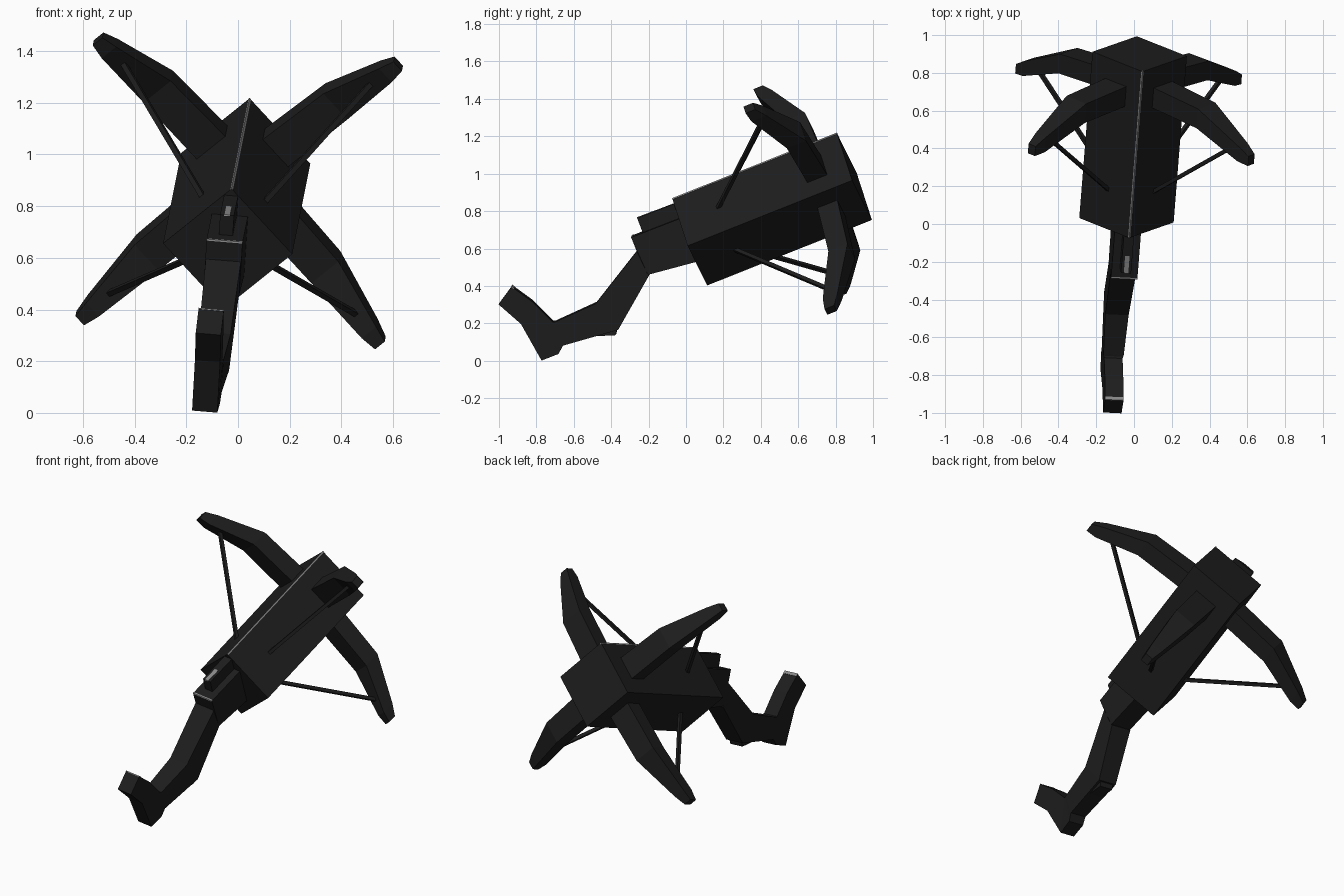
import bpy, bmesh, math
from mathutils import Vector, Matrix

if "Cube" in bpy.data.objects:
    bpy.data.objects.remove(bpy.data.objects["Cube"])


def material(name, v):
    m = bpy.data.materials.new(name)
    m.diffuse_color = (v, v, v, 1)
    m.use_nodes = True
    m.node_tree.nodes["Principled BSDF"].inputs["Base Color"].default_value = m.diffuse_color
    return m


black = material("matte black", 0.0125)
grey = material("worn edge grey", 0.25)

# Tilted weapon frame: L along the barrel, R sideways, U up
L = Vector((0.07, 0.88, 0.35)).normalized()
R = Vector((0.25, -0.01, -0.02))
R = (R - L * R.dot(L)).normalized()
U = R.cross(L)
C = Vector((-0.04, 0.02, 0.635))


def place(r, l, u):
    return C + R * r + L * l + U * u


def loft(name, rings, mat=black):
    """Closed solid through a list of equal-length point rings."""
    bm = bmesh.new()
    vs = [[bm.verts.new(p) for p in ring] for ring in rings]
    n = len(rings[0])
    for a, b in zip(vs, vs[1:]):
        for i in range(n):
            j = (i + 1) % n
            bm.faces.new((a[i], a[j], b[j], b[i]))
    bm.faces.new(vs[0][::-1])
    bm.faces.new(vs[-1])
    bmesh.ops.recalc_face_normals(bm, faces=bm.faces)
    me = bpy.data.meshes.new(name)
    bm.to_mesh(me)
    bm.free()
    me.materials.append(mat)
    ob = bpy.data.objects.new(name, me)
    bpy.context.collection.objects.link(ob)
    return ob


def side_loft(name, sections, mat=black):
    """Sections are (top y, top z, bottom y, bottom z, half width) in the side view."""
    def pt(y, z, w):
        dy, dz = y - C.y, z - C.z
        det = L.y * U.z - U.y * L.z
        return place(w, (dy * U.z - dz * U.y) / det, (dz * L.y - dy * L.z) / det)
    loft(name, [[pt(ty, tz, -w), pt(ty, tz, w), pt(by, bz, w), pt(by, bz, -w)]
                for ty, tz, by, bz, w in sections], mat)


# Diamond-shaped barrel body with a worn top ridge
h = 0.251
loft("body", [[place(0, l, h), place(h, l, 0), place(0, l, -h), place(-h, l, 0)]
              for l in (0, 0.95)])
loft("ridge_wear", [[place(0, l, h + 0.002), place(0.006, l, h - 0.004),
                     place(0, l, h - 0.012), place(-0.006, l, h - 0.004)]
                    for l in (0, 0.951)], grey)

# Four swept limbs, each with a string back to the body
limb = [  # radius, front l, back l, half width
    (0.12, 0.72, 0.835, 0.075),
    (0.49, 0.70, 0.81, 0.07),
    (0.76, 0.59, 0.675, 0.037),
    (0.825, 0.58, 0.635, 0.025),
]
for k, label in enumerate(("upper_right", "upper_left", "lower_left", "lower_right")):
    a = math.radians(45 + 90 * k)
    n = R * math.cos(a) + U * math.sin(a)
    t = L.cross(n)

    def spot(r, l, w=0):
        return C + n * r + L * l + t * w

    loft("limb_" + label, [[spot(r, f, -w), spot(r, f, w), spot(r, b, w), spot(r, b, -w)]
                           for r, f, b, w in limb])
    p, q = spot(0.16, 0.21), spot(0.69, 0.64)
    side = (q - p).normalized().cross(t) * 0.01
    loft("string_" + label, [[e + side + t * 0.01, e + side - t * 0.01,
                              e - side - t * 0.01, e - side + t * 0.01] for e in (p, q)])

# Neck, grip and butt of the stock
side_loft("stock", [
    (0.02, 0.785, 0.08, 0.54, 0.07),
    (-0.29, 0.665, -0.20, 0.465, 0.07),
    (-0.26, 0.59, -0.195, 0.46, 0.068),
    (-0.48, 0.31, -0.36, 0.17, 0.062),
    (-0.69, 0.215, -0.655, 0.085, 0.054),
    (-0.70, 0.21, -0.68, 0.04, 0.052),
    (-0.71, 0.21, -0.77, 0.005, 0.049),
    (-0.82, 0.32, -0.88, 0.20, 0.049),
    (-0.93, 0.40, -1.0, 0.305, 0.049),
])

# Sight block above the neck and small plate under the grip
side_loft("sight_block", [
    (0.0, 0.865, 0.04, 0.76, 0.027),
    (-0.26, 0.765, -0.22, 0.66, 0.027),
])
side_loft("grip_plate", [
    (-0.36, 0.20, -0.375, 0.14, 0.045),
    (-0.48, 0.22, -0.475, 0.135, 0.045),
])

# Worn top of the sight block, front lip of the neck and end of the butt
side_loft("sight_wear", [
    (-0.17, 0.802, -0.17, 0.797, 0.012),
    (-0.261, 0.767, -0.261, 0.762, 0.012),
])
bpy.data.objects["sight_wear"].data.materials[0] = grey
side_loft("neck_wear", [
    (-0.283, 0.670, -0.283, 0.664, 0.07),
    (-0.291, 0.667, -0.291, 0.661, 0.07),
], grey)
side_loft("butt_wear", [
    (-0.915, 0.392, -0.918, 0.387, 0.049),
    (-0.931, 0.403, -0.934, 0.398, 0.049),
], grey)
